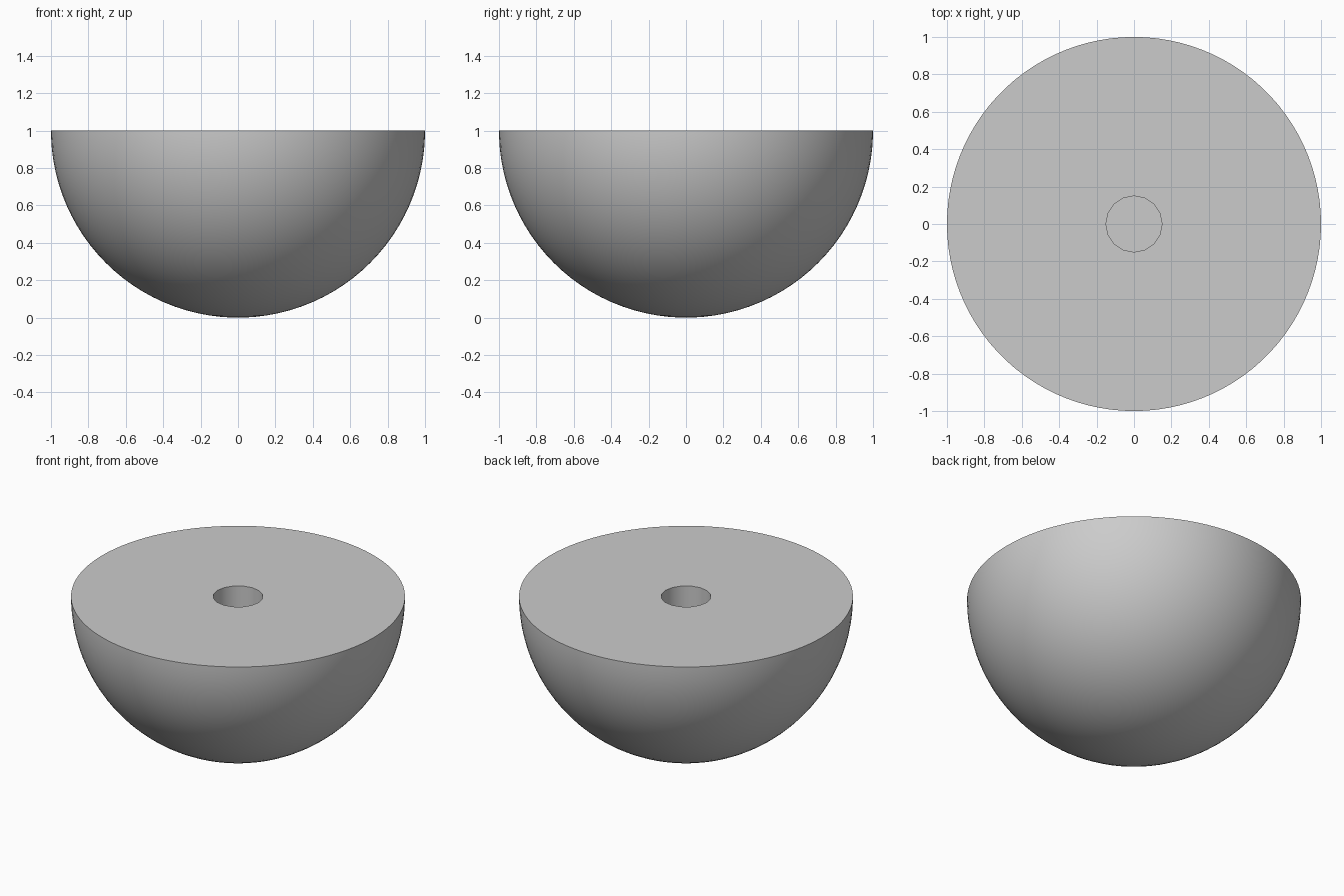
import bpy
import bmesh
from math import sin, cos, pi, radians

cube = bpy.data.objects.get("Cube")
if cube:
    bpy.data.objects.remove(cube, do_unlink=True)

SIDES, RINGS = 100, 25
HOLE_SIDES, HOLE_RADIUS, HOLE_DEPTH = 16, 0.15, 0.4

grey = bpy.data.materials.new("plain_grey")
grey.use_nodes = True
colour = (0.6, 0.6, 0.6, 1)
grey.diffuse_color = colour
grey.node_tree.nodes["Principled BSDF"].inputs["Base Color"].default_value = colour

bm = bmesh.new()


def ring(radius, z, sides):
    return [bm.verts.new((radius * cos(2 * pi * i / sides),
                          radius * sin(2 * pi * i / sides), z))
            for i in range(sides)]


def wall(lower, upper):
    n = len(lower)
    for i in range(n):
        j = (i + 1) % n
        bm.faces.new((lower[i], lower[j], upper[j], upper[i]))


def edges_of(loop):
    return [bm.edges.get((loop[i - 1], loop[i])) for i in range(len(loop))]


# Round bowl with a tiny flat at the bottom
step = pi / 2 / RINGS
shell = [ring(sin((k + 0.5) * step), 1 - cos((k + 0.5) * step), SIDES)
         for k in range(RINGS)]
shell.append(ring(1, 1, SIDES))
shift = shell[0][0].co.z
for v in shell[0]:
    v.co.z -= shift
for lower, upper in zip(shell, shell[1:]):
    wall(lower, upper)
bm.faces.new(shell[0])

# Blind round hole in the flat top
mouth = ring(HOLE_RADIUS, 1, HOLE_SIDES)
floor = ring(HOLE_RADIUS, 1 - HOLE_DEPTH, HOLE_SIDES)
wall(mouth, floor)
bm.faces.new(floor)

# Flat top around the hole
bmesh.ops.triangle_fill(bm, use_beauty=True, normal=(0, 0, 1),
                        edges=edges_of(shell[-1]) + edges_of(mouth))
bmesh.ops.recalc_face_normals(bm, faces=bm.faces)

mesh = bpy.data.meshes.new("half_ball")
bm.to_mesh(mesh)
bm.free()
mesh.materials.append(grey)
half_ball = bpy.data.objects.new("half_ball", mesh)
bpy.context.collection.objects.link(half_ball)

bpy.ops.object.select_all(action="DESELECT")
half_ball.select_set(True)
bpy.context.view_layer.objects.active = half_ball
bpy.ops.object.shade_smooth_by_angle(angle=radians(30))
